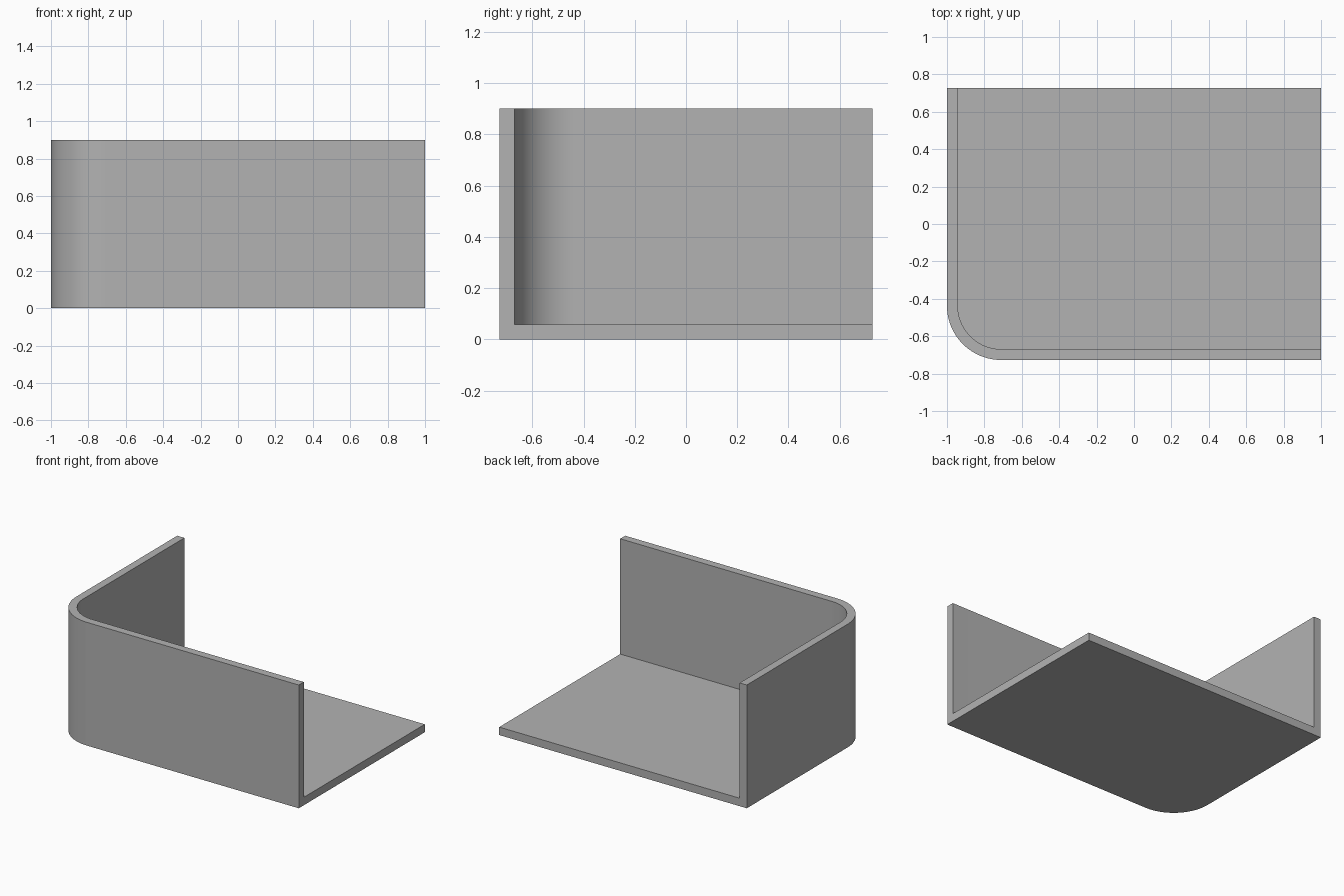
import bpy
import bmesh
from math import pi, cos, sin, radians

cube = bpy.data.objects.get("Cube")
if cube:
    bpy.data.objects.remove(cube, do_unlink=True)

HALF_X, HALF_Y = 1.0, 0.727
HEIGHT, WALL = 0.9, 0.058
RADIUS, STEPS = 0.29, 24

grey = bpy.data.materials.new("plain grey")
grey.use_nodes = True
colour = (0.448, 0.448, 0.448, 1)
grey.diffuse_color = colour
grey.node_tree.nodes["Principled BSDF"].inputs["Base Color"].default_value = colour


def wall_path(inset):
    """Wall line seen from above: back end, rounded corner, left end."""
    cx, cy, r = RADIUS - HALF_X, RADIUS - HALF_Y, RADIUS - inset
    arc = [(cx + r * cos(a), cy + r * sin(a))
           for a in (pi + pi / 2 * i / STEPS for i in range(STEPS + 1))]
    return [(inset - HALF_X, HALF_Y)] + arc + [(HALF_X, inset - HALF_Y)]


bm = bmesh.new()


def row(path, z):
    return [bm.verts.new((x, y, z)) for x, y in path]


def strip(a, b):
    for i in range(len(a) - 1):
        bm.faces.new((a[i], a[i + 1], b[i + 1], b[i]))


outer, inner = wall_path(0), wall_path(WALL)
outer_low, outer_top = row(outer, 0), row(outer, HEIGHT)
inner_low, inner_top = row(inner, WALL), row(inner, HEIGHT)
corner_low, corner_floor = row([(HALF_X, HALF_Y)] * 2, 0)
corner_floor.co.z = WALL

# Outside, rim and inside of the wall
strip(outer_low, outer_top)
strip(outer_top, inner_top)
strip(inner_top, inner_low)

# Floor, underside and the two L-shaped open ends
bm.faces.new(inner_low + [corner_floor])
bm.faces.new(outer_low + [corner_low])
for end in (0, -1):
    bm.faces.new((outer_low[end], corner_low, corner_floor,
                  inner_low[end], inner_top[end], outer_top[end]))

bmesh.ops.recalc_face_normals(bm, faces=bm.faces)
mesh = bpy.data.meshes.new("corner_tray")
bm.to_mesh(mesh)
bm.free()
mesh.materials.append(grey)
tray = bpy.data.objects.new("corner_tray", mesh)
bpy.context.collection.objects.link(tray)

# Smooth rounded corner with crisp edges
bpy.ops.object.select_all(action="DESELECT")
tray.select_set(True)
bpy.context.view_layer.objects.active = tray
bpy.ops.object.shade_smooth_by_angle(angle=radians(30))
